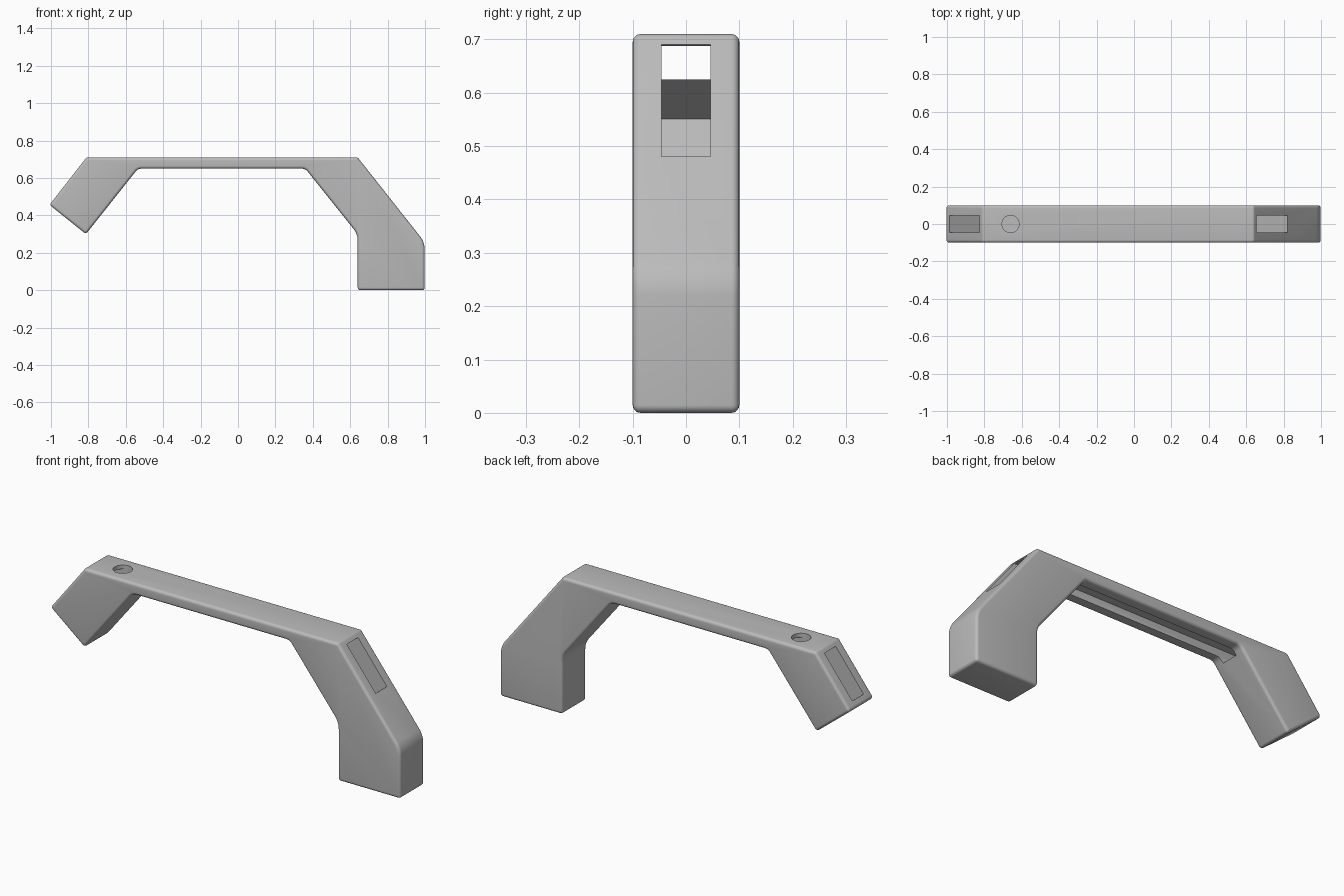
import bpy, bmesh, math
from mathutils import Vector

cube = bpy.data.objects.get("Cube")
if cube:
    bpy.data.objects.remove(cube, do_unlink=True)

grey = bpy.data.materials.new("mid_grey")
grey.use_nodes = True
COLOR = (0.5, 0.5, 0.5, 1)
grey.diffuse_color = COLOR
grey.node_tree.nodes["Principled BSDF"].inputs["Base Color"].default_value = COLOR


def fillet(prev, corner, nxt, radius, steps=8):
    """Points of an arc that rounds one profile corner."""
    p, c, n = Vector(prev), Vector(corner), Vector(nxt)
    u, v = (p - c).normalized(), (n - c).normalized()
    half = u.angle(v) / 2
    centre = c + (u + v).normalized() * radius / math.sin(half)
    start = c + u * radius / math.tan(half) - centre
    end = c + v * radius / math.tan(half) - centre
    arc = [start.lerp(end, i / steps).normalized() * radius for i in range(steps + 1)]
    return [centre + a for a in arc]


def prism(name, points, half_width):
    """Extrude an x-z outline symmetrically along y."""
    bm = bmesh.new()
    face = bm.faces.new([bm.verts.new((p[0], -half_width, p[1])) for p in points])
    ext = bmesh.ops.extrude_face_region(bm, geom=[face])
    moved = [g for g in ext["geom"] if isinstance(g, bmesh.types.BMVert)]
    bmesh.ops.translate(bm, verts=moved, vec=(0, 2 * half_width, 0))
    bmesh.ops.recalc_face_normals(bm, faces=bm.faces)
    mesh = bpy.data.meshes.new(name)
    bm.to_mesh(mesh)
    bm.free()
    obj = bpy.data.objects.new(name, mesh)
    mesh.materials.append(grey)
    bpy.context.collection.objects.link(obj)
    return obj


def pocket(name, top, bottom, depth, side):
    """Box cutter sunk square into a sloping end face."""
    t, b = Vector(top), Vector(bottom)
    d = (b - t).normalized()
    n = Vector((-d.y, d.x)) * side
    return prism(name, [t + n * 0.05, b + n * 0.05, b - n * depth, t - n * depth], 0.046)


# Handle outline: (x, z, corner radius)
outline = [(-0.81, 0.71, 0.015), (0.64, 0.71, 0.015), (0.998, 0.257, 0.11),
           (0.998, 0, 0), (0.64, 0, 0), (0.64, 0.3, 0.1), (0.36, 0.65, 0.04),
           (-0.535, 0.65, 0.04), (-0.813, 0.3, 0), (-1.008, 0.456, 0)]
points = []
for i, (x, z, r) in enumerate(outline):
    before, after = outline[i - 1][:2], outline[(i + 1) % len(outline)][:2]
    points += fillet(before, (x, z), after, r) if r else [(x, z)]
handle = prism("handle_body", points, 0.1)

# Rounded outer edges
bevel = handle.modifiers.new("edge_rounding", "BEVEL")
bevel.width = 0.022
bevel.segments = 5
bevel.limit_method = "ANGLE"
bevel.angle_limit = math.radians(60)

# Cutters: end pockets, underside channel, round top hole
cutters = [
    pocket("long_leg_pocket", (0.655, 0.69), (0.82, 0.48), 0.225, 1),
    pocket("short_leg_pocket", (-0.825, 0.69), (-0.985, 0.485), 0.225, -1),
    prism("beam_channel", [(-0.822, 0.625), (0.652, 0.625), (0.652, 0.689), (-0.822, 0.689)], 0.0455),
]
bpy.ops.mesh.primitive_cylinder_add(vertices=48, radius=0.046, depth=0.11, location=(-0.66, 0, 0.705))
cutters.append(bpy.context.object)
cutters[-1].name = "top_hole"

for cutter in cutters:
    cut = handle.modifiers.new(cutter.name, "BOOLEAN")
    cut.operation = "DIFFERENCE"
    cut.solver = "EXACT"
    cut.object = cutter
    cutter.hide_render = True

bpy.ops.object.select_all(action="DESELECT")
bpy.context.view_layer.objects.active = handle
handle.select_set(True)
for name in [m.name for m in handle.modifiers]:
    bpy.ops.object.modifier_apply(modifier=name)
for cutter in cutters:
    bpy.data.objects.remove(cutter, do_unlink=True)

bpy.ops.object.shade_smooth_by_angle(angle=math.radians(35))
